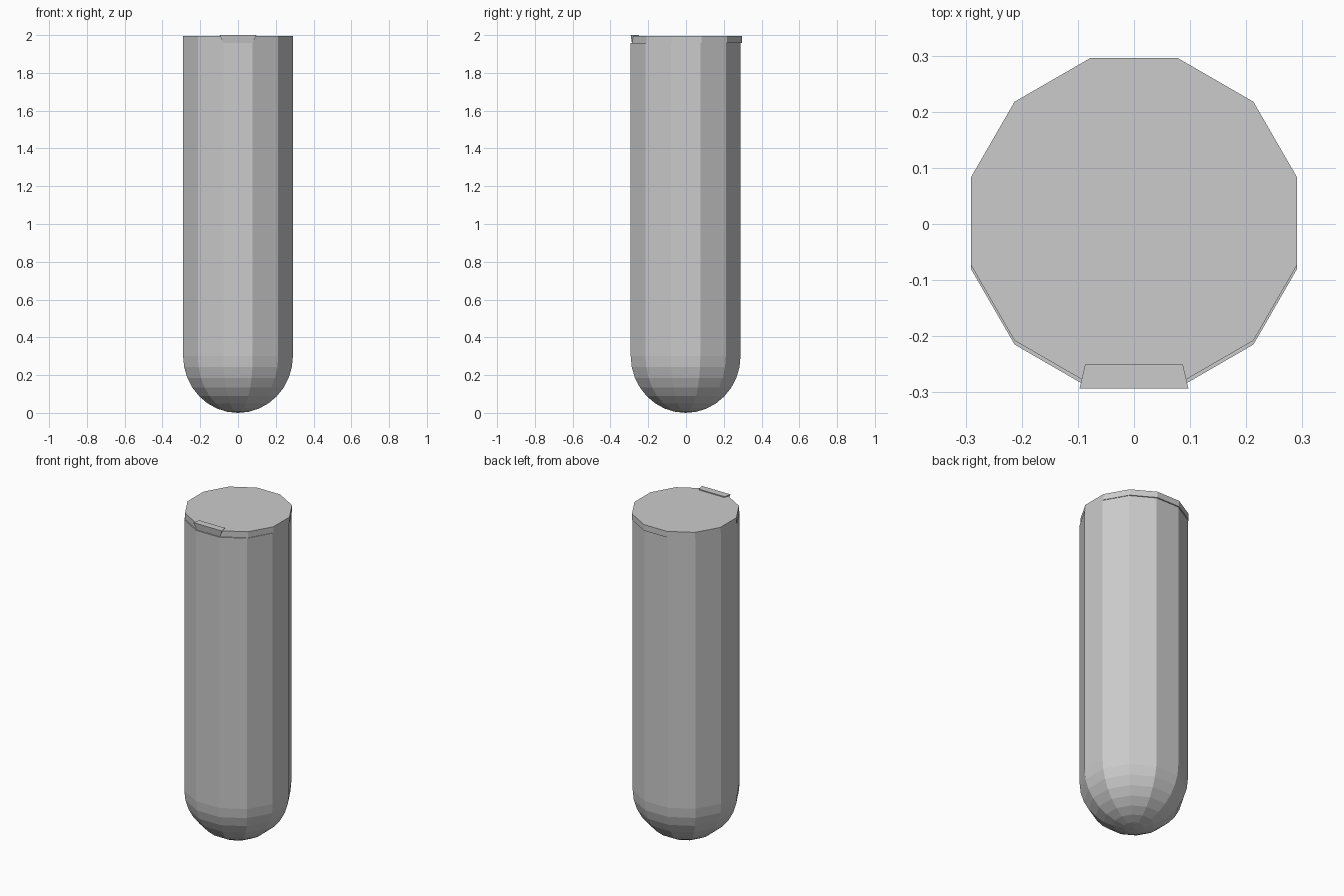
import bpy, bmesh, math

if "Cube" in bpy.data.objects:
    bpy.data.objects.remove(bpy.data.objects["Cube"])

SIDES, R = 12, 0.301


def make_object(name, bm):
    bmesh.ops.recalc_face_normals(bm, faces=bm.faces)
    mesh = bpy.data.meshes.new(name)
    bm.to_mesh(mesh)
    bm.free()
    obj = bpy.data.objects.new(name, mesh)
    bpy.context.collection.objects.link(obj)
    return obj


def bridge(bm, a, b):
    n = len(a)
    for i in range(n):
        bm.faces.new((a[i], a[(i + 1) % n], b[(i + 1) % n], b[i]))


def ring(bm, radius, z):
    angles = [2 * math.pi * (i + 0.5) / SIDES for i in range(SIDES)]
    return [bm.verts.new((radius * math.cos(a), radius * math.sin(a), z)) for a in angles]


# Tube body with a rounded bottom
bm = bmesh.new()
STEPS = 8
pole = bm.verts.new((0, 0, 0))
rings = []
for k in range(1, STEPS + 1):
    a = math.pi / 2 * k / STEPS
    rings.append(ring(bm, R * math.sin(a), R * (1 - math.cos(a))))
rings.append(ring(bm, R, 1.957))
for i in range(SIDES):
    bm.faces.new((pole, rings[0][i], rings[0][(i + 1) % SIDES]))
for lo, hi in zip(rings, rings[1:]):
    bridge(bm, lo, hi)
bm.faces.new(rings[-1])
body = make_object("tube_body", bm)
body.location.y = -0.002

# Flat cap, set slightly towards the back
bm = bmesh.new()
lo, hi = ring(bm, R, 1.957), ring(bm, R, 1.994)
bridge(bm, lo, hi)
bm.faces.new(lo)
bm.faces.new(hi)
cap = make_object("cap", bm)
cap.location.y = 0.005

# Flared thumb tab at the front of the cap
bm = bmesh.new()
lo = [bm.verts.new((x, y, 1.957)) for x, y in
      ((-0.077, -0.286), (0.077, -0.286), (0.07, -0.25), (-0.07, -0.25))]
hi = [bm.verts.new((x, y, 2.0)) for x, y in
      ((-0.097, -0.293), (0.097, -0.293), (0.087, -0.25), (-0.087, -0.25))]
bridge(bm, lo, hi)
bm.faces.new(lo)
bm.faces.new(hi)
make_object("thumb_tab", bm)
